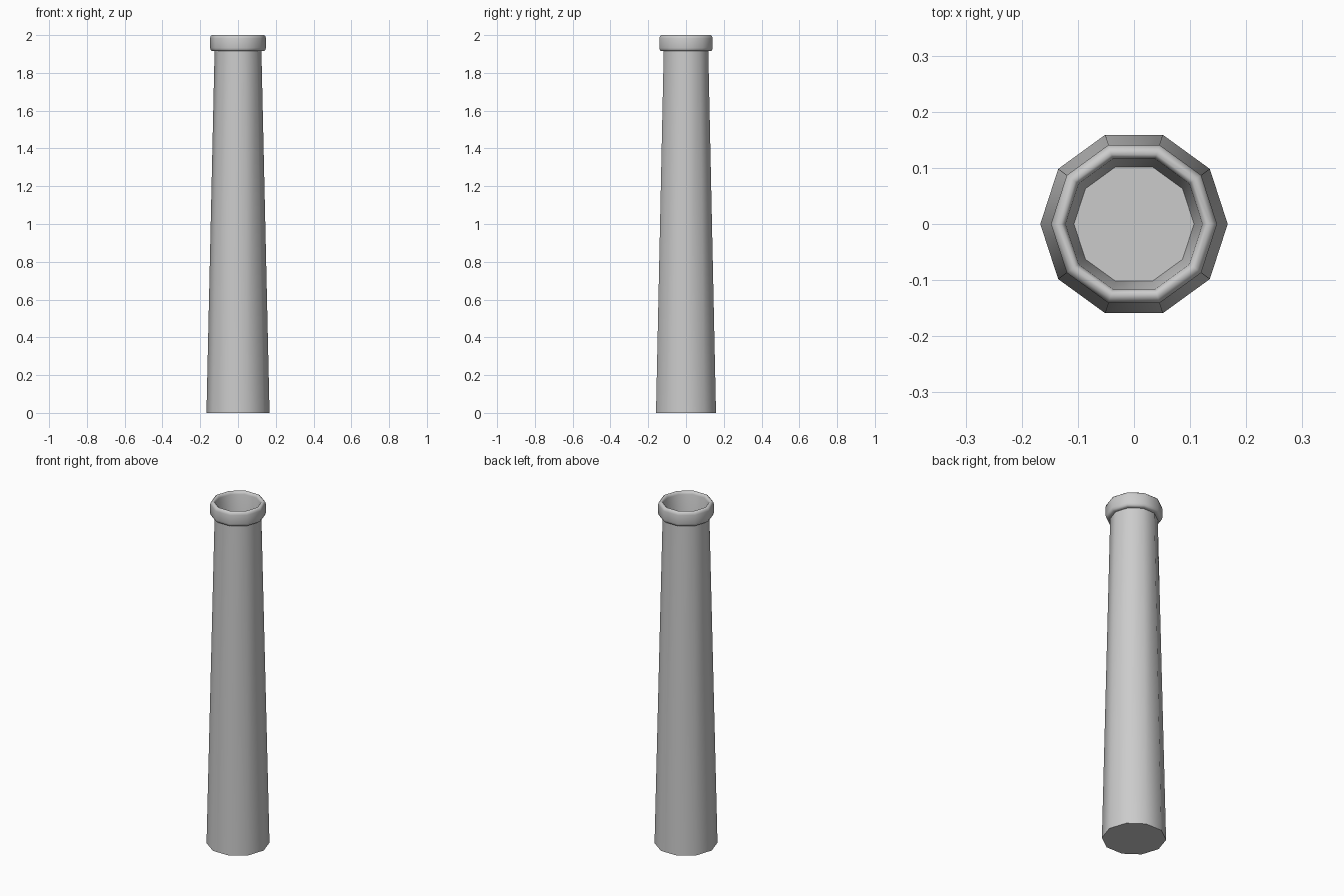
import bpy, bmesh, math

if "Cube" in bpy.data.objects:
    bpy.data.objects.remove(bpy.data.objects["Cube"])

SIDES = 10


def lathe(name, profile, angle):
    """Revolve an (r, z) profile into a ten-sided solid, capping both ends."""
    bm = bmesh.new()
    rings = []
    for r, z in profile:
        rings.append([bm.verts.new((r * math.cos(2 * math.pi * i / SIDES),
                                    r * math.sin(2 * math.pi * i / SIDES), z))
                      for i in range(SIDES)])
    for a, b in zip(rings, rings[1:]):
        for i in range(SIDES):
            j = (i + 1) % SIDES
            bm.faces.new((a[i], a[j], b[j], b[i]))
    bm.faces.new(rings[0][::-1])
    bm.faces.new(rings[-1])
    bmesh.ops.recalc_face_normals(bm, faces=bm.faces)
    mesh = bpy.data.meshes.new(name)
    bm.to_mesh(mesh)
    bm.free()
    obj = bpy.data.objects.new(name, mesh)
    bpy.context.collection.objects.link(obj)
    bpy.ops.object.select_all(action='DESELECT')
    obj.select_set(True)
    bpy.context.view_layer.objects.active = obj
    bpy.ops.object.shade_smooth_by_angle(angle=math.radians(angle))
    return obj


# Tapered shaft, rounded collar and recessed flue in one closed profile
lathe("chimney_stack", [
    (0.167, 0.0), (0.124, 1.915),                      # shaft
    (0.138, 1.915), (0.145, 1.921), (0.148, 1.932),    # collar underside
    (0.148, 1.983), (0.145, 1.994), (0.138, 2.0),      # collar outer edge
    (0.130, 2.0), (0.125, 1.996), (0.122, 1.985),      # lip
    (0.107, 1.80),                                     # flue wall and floor
], 50)
